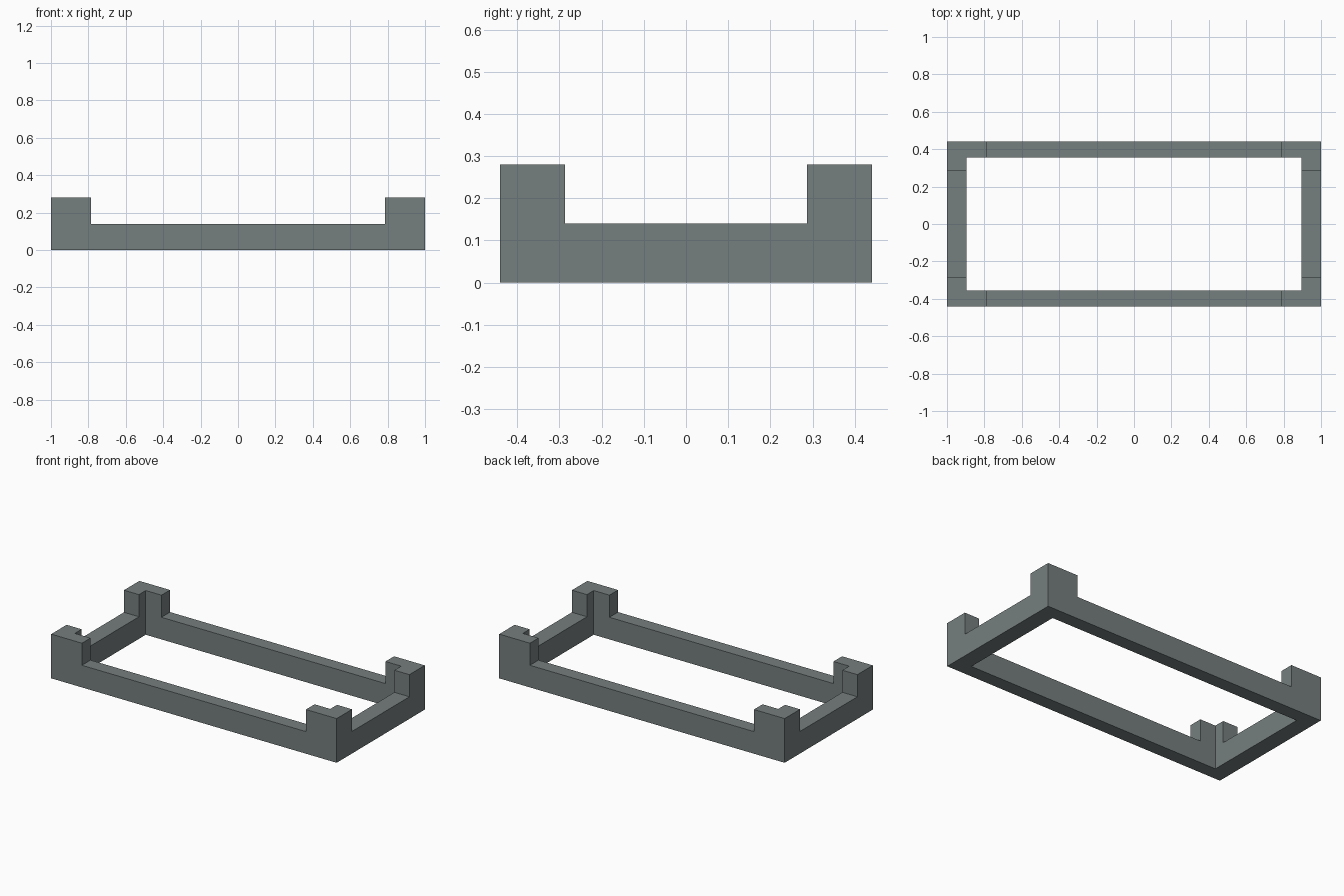
import bpy, bmesh

if "Cube" in bpy.data.objects:
    bpy.data.objects.remove(bpy.data.objects["Cube"])

# Dimensions: outer half sizes, inner opening, corner post ends, heights
XO, XI, XP = 1.0, 0.895, 0.785
YO, YI, YP = 0.441, 0.355, 0.287
RAIL_H, POST_H = 0.14, 0.28

grey = bpy.data.materials.new("slate grey")
grey.diffuse_color = (0.18, 0.21, 0.21, 1)
grey.use_nodes = True
grey.node_tree.nodes["Principled BSDF"].inputs["Base Color"].default_value = grey.diffuse_color

bm = bmesh.new()
xs = [-XO, -XI, -XP, XP, XI, XO]
ys = [-YO, -YI, -YP, YP, YI, YO]
last = len(xs) - 2

# Flat plan of the frame: only the outer ring of grid cells
grid = [[bm.verts.new((x, y, 0)) for y in ys] for x in xs]
for i in range(last + 1):
    for j in range(last + 1):
        if i in (0, last) or j in (0, last):
            bm.faces.new((grid[i][j], grid[i][j + 1], grid[i + 1][j + 1], grid[i + 1][j]))
bmesh.ops.delete(bm, geom=[v for v in bm.verts if not v.link_faces], context='VERTS')


def raise_faces(faces, height):
    """Extrude faces straight up by height."""
    new = bmesh.ops.extrude_face_region(bm, geom=faces, use_keep_orig=True)["geom"]
    bmesh.ops.translate(bm, vec=(0, 0, height),
                        verts=[g for g in new if isinstance(g, bmesh.types.BMVert)])
    return [g for g in new if isinstance(g, bmesh.types.BMFace)]


# Rails, then L-shaped corner posts on top of them
top = raise_faces(bm.faces[:], RAIL_H)
corners = []
for f in top:
    c = f.calc_center_median()
    if abs(c.x) > XP and abs(c.y) > YP:
        corners.append(f)
raise_faces(corners, POST_H - RAIL_H)
bmesh.ops.delete(bm, geom=corners, context='FACES')

# Merge coplanar cells and tidy the normals
bmesh.ops.recalc_face_normals(bm, faces=bm.faces[:])
bmesh.ops.dissolve_limit(bm, angle_limit=0.01, verts=bm.verts[:], edges=bm.edges[:])
bmesh.ops.recalc_face_normals(bm, faces=bm.faces[:])

mesh = bpy.data.meshes.new("corner_post_frame")
bm.to_mesh(mesh)
bm.free()
mesh.materials.append(grey)
frame = bpy.data.objects.new("corner_post_frame", mesh)
bpy.context.collection.objects.link(frame)
